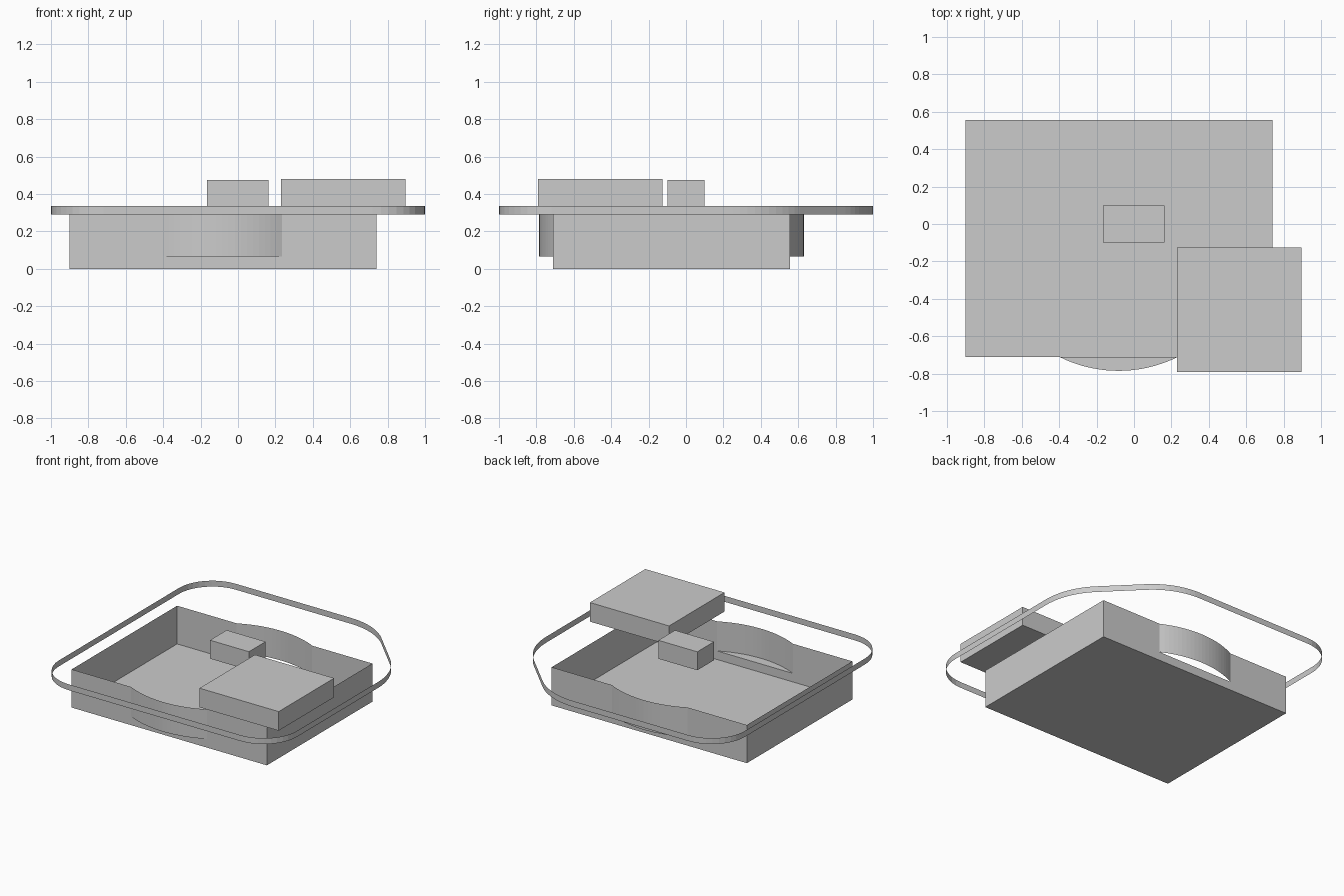
import bpy, bmesh, math
from mathutils import Vector

if "Cube" in bpy.data.objects:
    bpy.data.objects.remove(bpy.data.objects["Cube"])

grey = bpy.data.materials.new("light_grey")
grey.use_nodes = True
grey.diffuse_color = (0.6, 0.6, 0.6, 1)
grey.node_tree.nodes["Principled BSDF"].inputs["Base Color"].default_value = (0.6, 0.6, 0.6, 1)

X0, X1, Y0, Y1 = -0.9, 0.74, -0.71, 0.555      # tray footprint
WALL, SILL = 0.29, 0.065                       # wall top and bottom of the bays
BAY0, BAY1, BULGE = -0.4, 0.235, 0.075         # bay span and depth
BAND = 0.335


def finish(name, bm):
    bmesh.ops.remove_doubles(bm, verts=bm.verts, dist=0.0001)
    mesh = bpy.data.meshes.new(name)
    bm.to_mesh(mesh)
    bm.free()
    mesh.materials.append(grey)
    obj = bpy.data.objects.new(name, mesh)
    bpy.context.collection.objects.link(obj)
    return obj


def strip(bm, points, z0, z1, closed=False):
    """Upright sheet along a counter-clockwise plan path."""
    low = [bm.verts.new((x, y, z0)) for x, y in points]
    high = [bm.verts.new((x, y, z1)) for x, y in points]
    n = len(points)
    for i in range(n if closed else n - 1):
        j = (i + 1) % n
        bm.faces.new((low[i], low[j], high[j], high[i]))
    return low


def block(name, x0, x1, y0, y1, z0, z1):
    bm = bmesh.new()
    bmesh.ops.create_cube(bm, size=1)
    for v in bm.verts:
        v.co = (x1 if v.co.x > 0 else x0, y1 if v.co.y > 0 else y0, z1 if v.co.z > 0 else z0)
    return finish(name, bm)


def bay_arc(y, side, steps=20):
    """Shallow arc bulging away from a wall, counter-clockwise around the tray."""
    half = (BAY1 - BAY0) / 2
    radius = (half ** 2 + BULGE ** 2) / (2 * BULGE)
    limit = math.asin(half / radius)
    mid = (BAY0 + BAY1) / 2
    pts = []
    for i in range(steps + 1):
        a = -limit + 2 * limit * i / steps
        pts.append((mid + radius * math.sin(a),
                    y + side * (radius * math.cos(a) - radius + BULGE)))
    return pts if side < 0 else pts[::-1]


def fillet(corners, steps=10):
    """Round every (x, y, tangent length) corner of a closed path."""
    pts = []
    for i, (x, y, t) in enumerate(corners):
        p = Vector((x, y))
        d0 = (Vector(corners[i - 1][:2]) - p).normalized()
        d1 = (Vector(corners[(i + 1) % len(corners)][:2]) - p).normalized()
        half = d0.angle(d1) / 2
        radius = t * math.tan(half)
        centre = p + (d0 + d1).normalized() * (radius / math.sin(half))
        start = p + d0 * t - centre
        sweep = math.pi - 2 * half
        for k in range(steps + 1):
            a = sweep * k / steps
            c, s = math.cos(a), math.sin(a)
            pts.append((centre.x + c * start.x - s * start.y,
                        centre.y + s * start.x + c * start.y))
    return pts


# Open tray: floor, side walls, and bayed front and back walls
bm = bmesh.new()
floor = [bm.verts.new((x, y, 0)) for x, y in ((X0, Y0), (X0, Y1), (X1, Y1), (X1, Y0))]
bm.faces.new(floor)
strip(bm, [(X1, Y0), (X1, Y1)], 0, WALL)
strip(bm, [(X0, Y1), (X0, Y0)], 0, WALL)
for y, xs in ((Y0, (X0, BAY0, BAY1, X1)), (Y1, (X1, BAY1, BAY0, X0))):
    strip(bm, [(x, y) for x in xs], 0, SILL)
    strip(bm, [(x, y) for x in xs[:2]], SILL, WALL)
    strip(bm, [(x, y) for x in xs[2:]], SILL, WALL)
finish("tray", bm)

# Curved bays; only the front one has a ledge
bm = bmesh.new()
ledge = strip(bm, bay_arc(Y0, -1), SILL, WALL)
bm.faces.new(ledge[::-1])
finish("front_bay", bm)

bm = bmesh.new()
strip(bm, bay_arc(Y1, 1), SILL, WALL)
finish("back_bay", bm)

# Thin rounded band with one cut corner
bm = bmesh.new()
path = fillet([(-1, -1, 0.28), (1, -1, 0.28), (1, 0.46, 0.21), (0.46, 1, 0.21), (-1, 1, 0.28)])
strip(bm, path, WALL, BAND, closed=True)
finish("rim_band", bm)

# Blocks above the tray
block("large_block", 0.23, 0.895, -0.79, -0.125, BAND, 0.48)
block("small_block", -0.165, 0.162, -0.1, 0.1, BAND, 0.475)
